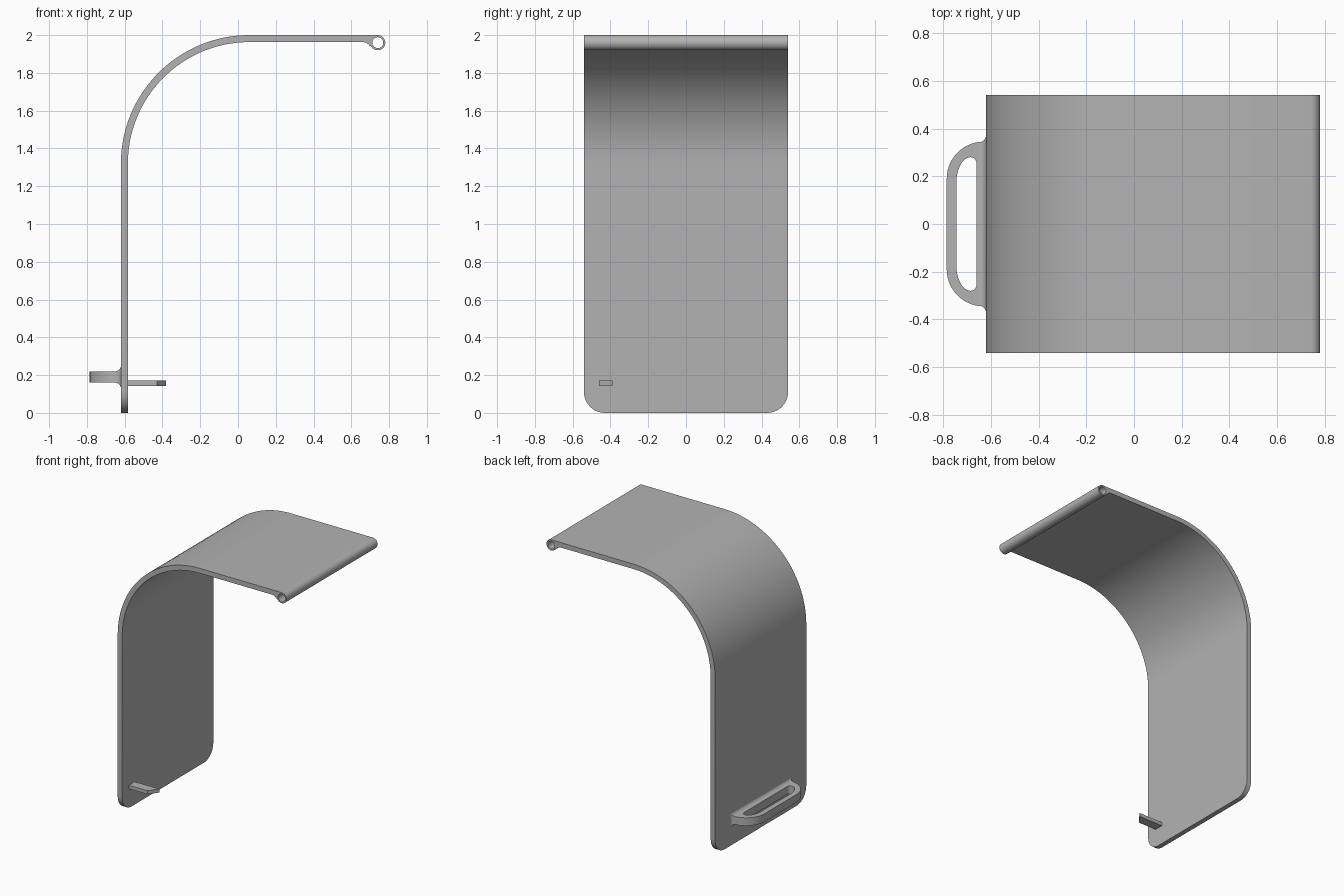
import bpy, bmesh
from math import cos, sin, radians
from mathutils import Matrix

cube = bpy.data.objects.get("Cube")
if cube:
    bpy.data.objects.remove(cube, do_unlink=True)

# Single light grey plastic
grey = bpy.data.materials.new("light_grey")
grey.use_nodes = True
COLOR = (0.45, 0.45, 0.45, 1)
grey.diffuse_color = COLOR
grey.node_tree.nodes["Principled BSDF"].inputs["Base Color"].default_value = COLOR


def arc(cx, cy, rx, ry, start, end, steps=12):
    angles = [radians(start + (end - start) * i / steps) for i in range(steps + 1)]
    return [(cx + rx * cos(a), cy + ry * sin(a)) for a in angles]


def finish(name, bm):
    bmesh.ops.remove_doubles(bm, verts=bm.verts, dist=0.0002)
    bmesh.ops.recalc_face_normals(bm, faces=bm.faces)
    mesh = bpy.data.meshes.new(name)
    bm.to_mesh(mesh)
    bm.free()
    mesh.materials.clear()
    mesh.materials.append(grey)
    mesh.shade_smooth()
    mesh.set_sharp_from_angle(angle=radians(32))
    obj = bpy.data.objects.new(name, mesh)
    bpy.context.collection.objects.link(obj)
    return obj


def prism(outline, half, matrix):
    """Extrude one outline by half to each side of its plane."""
    bm = bmesh.new()
    face = bm.faces.new([bm.verts.new((x, y, -half)) for x, y in outline])
    top = bmesh.ops.extrude_face_region(bm, geom=[face])["geom"]
    bmesh.ops.translate(bm, vec=(0, 0, 2 * half),
                        verts=[v for v in top if isinstance(v, bmesh.types.BMVert)])
    bm.transform(matrix)
    return bm


def holed_prism(loops, half, matrix):
    """Extrude an outline with a hole through a filled curve."""
    curve = bpy.data.curves.new("outline", "CURVE")
    curve.dimensions = "2D"
    curve.fill_mode = "BOTH"
    curve.extrude = half
    for loop in loops:
        spline = curve.splines.new("POLY")
        spline.points.add(len(loop) - 1)
        for point, (x, y) in zip(spline.points, loop):
            point.co = (x, y, 0, 1)
        spline.use_cyclic_u = True
    temp = bpy.data.objects.new("outline", curve)
    bpy.context.collection.objects.link(temp)
    graph = bpy.context.evaluated_depsgraph_get()
    mesh = bpy.data.meshes.new_from_object(temp.evaluated_get(graph))
    bm = bmesh.new()
    bm.from_mesh(mesh)
    bm.transform(matrix)
    bpy.data.objects.remove(temp, do_unlink=True)
    bpy.data.curves.remove(curve)
    bpy.data.meshes.remove(mesh)
    return bm


UPRIGHT = Matrix.Rotation(radians(90), 4, "X")
BACK, THICK, HALF_Y, SEAM = -0.62, 0.037, 0.54, 0.66
BEND = 0.68
cx, cz = BACK + BEND, 2 - BEND

# Bent panel: upright wall, curved bend and flat top
inner = BEND - THICK
profile = [(BACK, 0)] + arc(cx, cz, BEND, BEND, 180, 90, 32) + [(SEAM, 2), (SEAM, 2 - THICK)]
profile += arc(cx, cz, inner, inner, 90, 180, 32) + [(BACK + THICK, 0)]
bm = prism(profile, HALF_Y, UPRIGHT)
corners = [e for e in bm.edges
           if all(v.co.z < 0.001 for v in e.verts)
           and abs(e.verts[0].co.y - e.verts[1].co.y) < 0.001]
bmesh.ops.bevel(bm, geom=corners, offset=0.11, segments=10, profile=0.5, affect="EDGES")
finish("bent_panel", bm)

# Hinge barrel blended into the end of the flat top
R = 0.04
hx, hz = 0.74, 2 - R
barrel = [(SEAM, 2)] + arc(hx, hz, R, R, 90, -150, 32)
barrel += arc(SEAM, 2 - THICK - 0.045, 0.045, 0.045, 35, 90, 6)
hole = arc(hx, hz, 0.029, 0.029, 0, 350, 35)
finish("hinge_barrel", holed_prism([barrel, hole], HALF_Y, UPRIGHT))

# Pull handle: rounded loop with a slot
HANDLE_Z = 0.19
half_loop = [(BACK, 0.345)] + arc(-0.63, 0.19, 0.155, 0.155, 90, 180, 14)
half_slot = arc(-0.685, 0.255, 0.025, 0.025, 0, 90, 5) + arc(-0.685, 0.17, 0.06, 0.11, 90, 180, 12)[1:]
loops = [half + [(x, -y) for x, y in reversed(half)] for half in (half_loop, half_slot)]
finish("pull_handle", holed_prism(loops, 0.03, Matrix.Translation((0, 0, HANDLE_Z))))

# Flared collar where the handle meets the wall
FLARE = 0.03
bm = bmesh.new()
rings = []
for i in range(9):
    a = radians(90 * i / 8)
    x, grow = BACK - FLARE * (1 - cos(a)), FLARE * (1 - sin(a))
    hy, hh = 0.343 + grow, 0.03 + grow
    rings.append([bm.verts.new((x, sy * hy, HANDLE_Z + sz * hh))
                  for sy, sz in ((-1, -1), (1, -1), (1, 1), (-1, 1))])
for a, b in zip(rings, rings[1:]):
    for i in range(4):
        j = (i + 1) % 4
        bm.faces.new((a[i], a[j], b[j], b[i]))
bm.faces.new(rings[0])
bm.faces.new(rings[-1])
finish("handle_collar", bm)

# Small inner peg with a slanted tip
root = BACK + THICK
peg = [(root, -0.46), (-0.43, -0.46), (-0.38, -0.39), (root, -0.39)]
finish("inner_peg", prism(peg, 0.0135, Matrix.Translation((0, 0, 0.157))))
